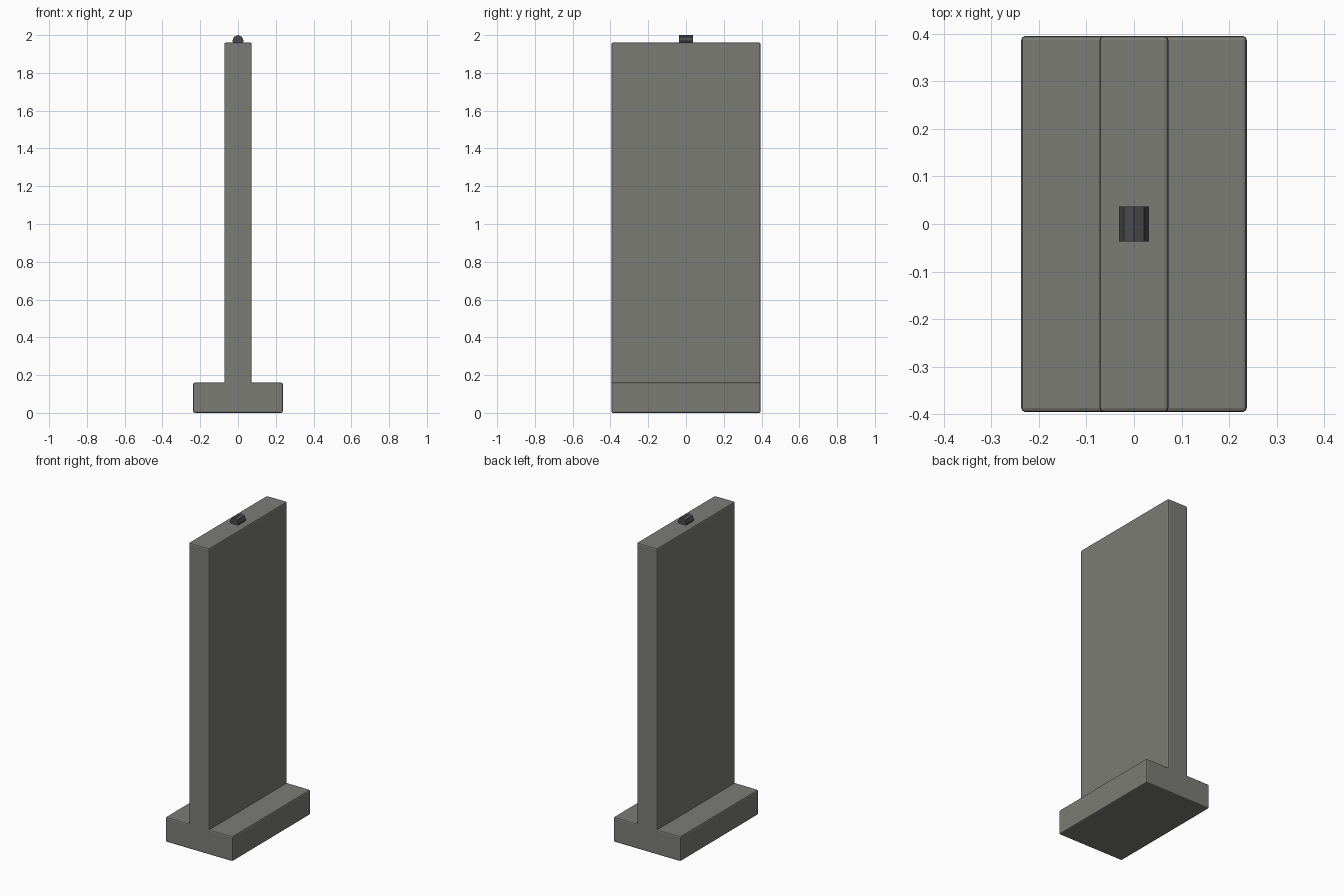
import bpy
from math import pi

cube = bpy.data.objects.get("Cube")
if cube:
    bpy.data.objects.remove(cube, do_unlink=True)


def make_material(name, rgb):
    mat = bpy.data.materials.new(name)
    mat.use_nodes = True
    mat.diffuse_color = (*rgb, 1)
    mat.node_tree.nodes["Principled BSDF"].inputs["Base Color"].default_value = (*rgb, 1)
    return mat


concrete = make_material("concrete grey", (0.20, 0.20, 0.18))
steel = make_material("dark steel", (0.07, 0.07, 0.08))


def block(name, width, depth, bottom, top):
    """Box with slightly chamfered edges."""
    bpy.ops.mesh.primitive_cube_add(size=1, location=(0, 0, (bottom + top) / 2))
    obj = bpy.context.object
    obj.name = name
    obj.scale = (width, depth, top - bottom)
    bpy.ops.object.transform_apply(location=False, rotation=False, scale=True)
    obj.data.materials.append(concrete)
    bevel = obj.modifiers.new("chamfer", "BEVEL")
    bevel.width = 0.008
    bevel.segments = 2
    return obj


# Foot slab and upright wall, flush at both ends
block("base_slab", 0.474, 0.79, 0, 0.16)
block("upright_wall", 0.145, 0.79, 0.1, 1.96)

# Lifting lug half sunk in the top of the wall
bpy.ops.mesh.primitive_cylinder_add(vertices=8, radius=0.03, depth=0.074,
                                    location=(0, 0, 1.97), rotation=(pi / 2, 0, 0))
lug = bpy.context.object
lug.name = "lifting_lug"
lug.data.materials.append(steel)
